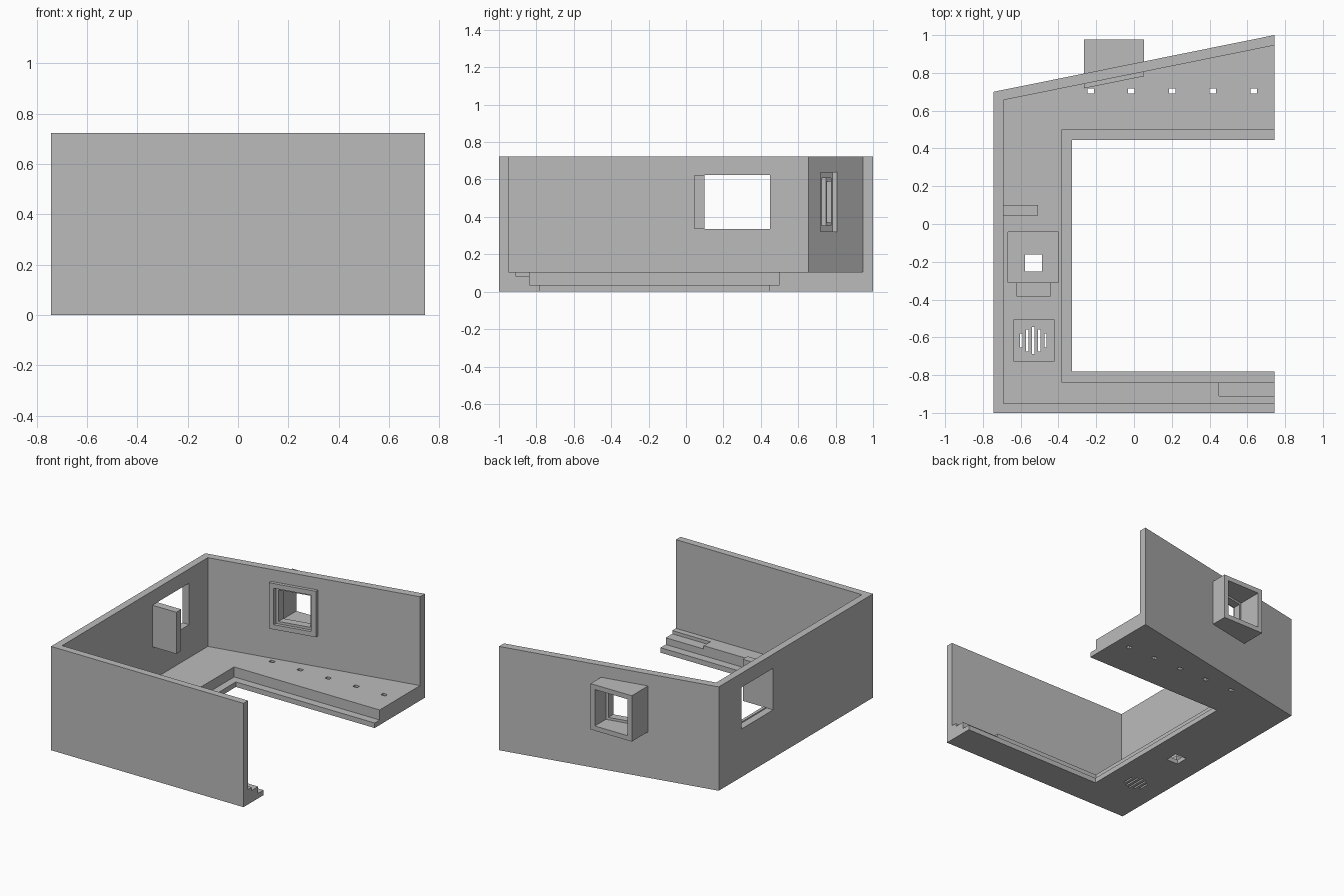
import bpy, bmesh

if "Cube" in bpy.data.objects:
    bpy.data.objects.remove(bpy.data.objects["Cube"], do_unlink=True)

# One plain grey for everything
grey = bpy.data.materials.new("plain grey")
grey.use_nodes = True
grey.diffuse_color = (0.5, 0.5, 0.5, 1)
grey.node_tree.nodes["Principled BSDF"].inputs["Base Color"].default_value = (0.5, 0.5, 0.5, 1)


def prism(name, outline, low, high):
    """Extrude a counter-clockwise floor outline from low to high."""
    bm = bmesh.new()
    base = bm.faces.new([bm.verts.new((x, y, low)) for x, y in outline])
    top = bmesh.ops.extrude_face_region(bm, geom=[base])["geom"]
    for v in top:
        if isinstance(v, bmesh.types.BMVert):
            v.co.z = high
    bmesh.ops.recalc_face_normals(bm, faces=bm.faces)
    mesh = bpy.data.meshes.new(name)
    bm.to_mesh(mesh)
    bm.free()
    mesh.materials.append(grey)
    obj = bpy.data.objects.new(name, mesh)
    bpy.context.collection.objects.link(obj)
    return obj


def box(name, x0, x1, y0, y1, z0, z1):
    return prism(name, [(x0, y0), (x1, y0), (x1, y1), (x0, y1)], z0, z1)


def combine(target, tool, operation="DIFFERENCE"):
    """Apply a boolean and remove the helper."""
    mod = target.modifiers.new("shape", "BOOLEAN")
    mod.operation = operation
    mod.solver = "EXACT"
    mod.object = tool
    bpy.context.view_layer.objects.active = target
    bpy.ops.object.modifier_apply(modifier=mod.name)
    bpy.data.objects.remove(tool, do_unlink=True)


def back(x, inset=0.0):
    """Line of the slanted back wall, moved inward by inset."""
    return 0.70 + 0.202 * (x + 0.745) - inset


WALL = 0.055
FLOOR = 0.105
STEP = 0.035
FAR = 0.9

# Outer block, hollowed into a room with a stepped floor, open on the left
shell = prism("room_shell", [(-0.743, -1), (0.743, -1), (0.743, 1), (-0.743, 0.70)], 0, 0.724)
combine(shell, prism("room_space", [(-0.692, -0.95), (FAR, -0.95), (FAR, back(FAR, WALL)),
                                    (-0.692, back(-0.692, WALL))], FLOOR, 1))
combine(shell, box("step_space", -0.38, FAR, -0.838, 0.5, STEP, 0.3))
combine(shell, box("middle_space", -0.328, FAR, -0.78, 0.445, -0.1, 0.3))

# Notch at the end of the front ledge
combine(shell, box("ledge_notch", 0.45, FAR, -0.91, -0.8, 0.082, 0.3))

# Right window and the upright panel beside it
combine(shell, box("right_window", -0.9, -0.6, 0.1, 0.45, 0.335, 0.625))
combine(shell, box("window_panel", -0.72, -0.508, 0.046, 0.1, 0.335, 0.625), "UNION")

# Back window: a projecting box, open through the wall, with a stop in the middle
L, R = -0.265, 0.053
combine(shell, prism("window_box", [(L, back(L, WALL + 0.024)), (R, back(R, WALL + 0.024)),
                                    (R, 0.976), (L, 0.976)], 0.32, 0.64), "UNION")
combine(shell, box("window_hole", L + 0.05, R - 0.05, 0.6, 1.1, 0.37, 0.59))
a, b = L + 0.033, R - 0.033
combine(shell, prism("outer_recess", [(a, back(a)), (b, back(b)), (b, 1.1), (a, 1.1)], 0.353, 0.607))
combine(shell, prism("inner_recess", [(a, 0.6), (b, 0.6), (b, back(b, WALL)), (a, back(a, WALL))],
                     0.353, 0.607))

# Basin with drain and a shallow tray in front of it
combine(shell, box("basin", -0.668, -0.4, -0.31, -0.042, 0.03, 0.3))
combine(shell, box("drain", -0.578, -0.488, -0.252, -0.162, -0.1, 0.3))
combine(shell, box("tray", -0.62, -0.445, -0.385, -0.3, 0.07, 0.3))

# Grille: shallow square with slots cut through
combine(shell, box("grille_square", -0.637, -0.42, -0.725, -0.508, 0.08, 0.3))
for i, half in enumerate((0.038, 0.058, 0.072, 0.058, 0.038)):
    x = -0.597 + 0.032 * i
    combine(shell, box("slot", x - 0.006, x + 0.006, -0.617 - half, -0.617 + half, -0.1, 0.3))

# Row of small openings along the back floor
for i in range(5):
    x = -0.23 + 0.216 * i
    combine(shell, box("floor_opening", x - 0.017, x + 0.017, 0.692, 0.718, -0.1, 0.3))
